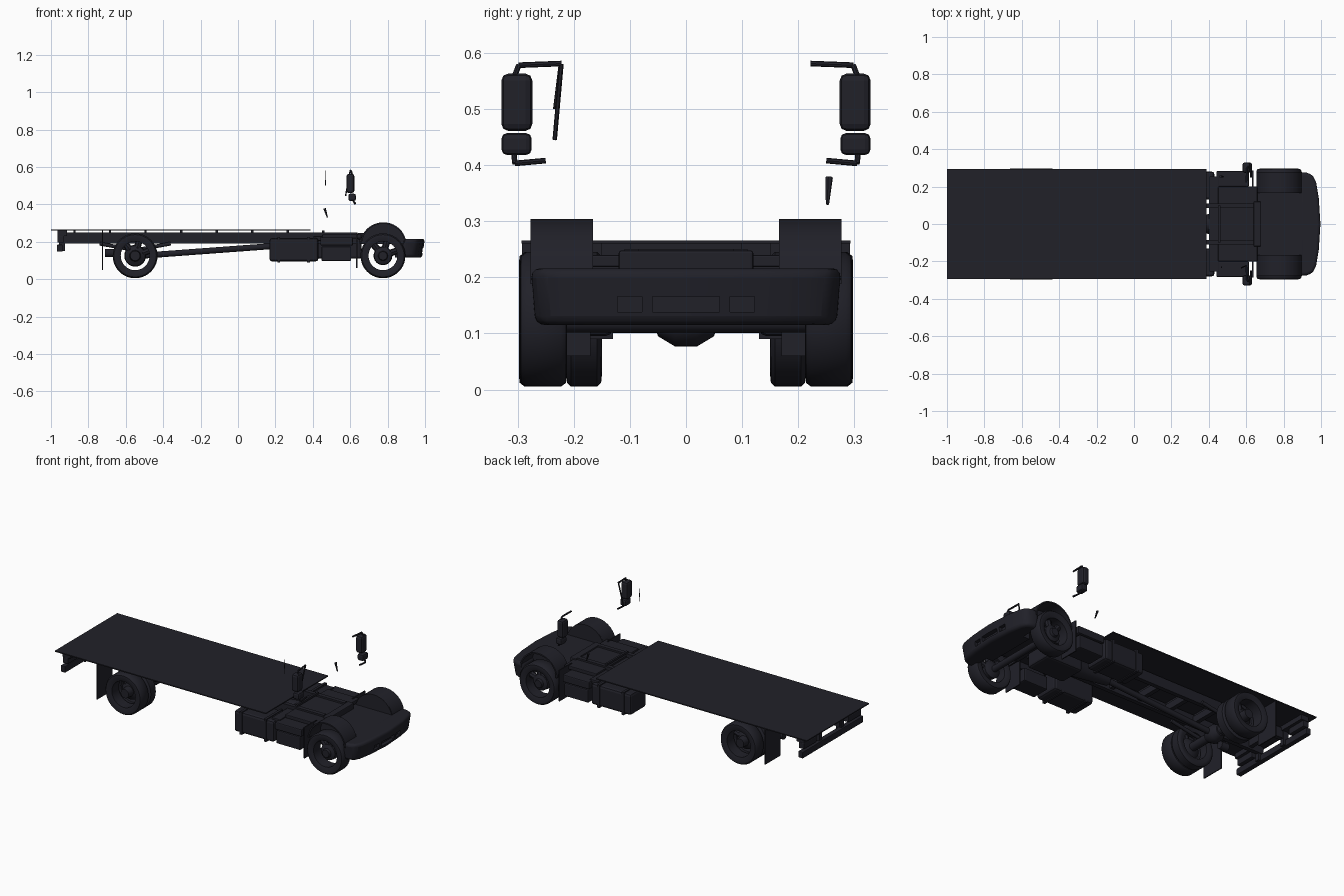
import bpy, bmesh, math
from mathutils import Vector, Matrix

cube = bpy.data.objects.get("Cube")
if cube:
    bpy.data.objects.remove(cube)

paint = bpy.data.materials.new("dark blue grey")
paint.use_nodes = True
COLOUR = (0.015, 0.015, 0.022, 1)
paint.diffuse_color = COLOUR
paint.node_tree.nodes["Principled BSDF"].inputs["Base Color"].default_value = COLOUR
SIDES = (("near", -1), ("far", 1))


def finish(name, bm, smooth=False, bevel=0, segments=2):
    bmesh.ops.recalc_face_normals(bm, faces=bm.faces)
    mesh = bpy.data.meshes.new(name)
    bm.to_mesh(mesh)
    bm.free()
    mesh.materials.append(paint)
    ob = bpy.data.objects.new(name, mesh)
    bpy.context.collection.objects.link(ob)
    if bevel:
        mod = ob.modifiers.new("rounded", "BEVEL")
        mod.width, mod.segments, mod.limit_method = bevel, segments, "ANGLE"
    if smooth:
        bpy.ops.object.select_all(action="DESELECT")
        ob.select_set(True)
        bpy.context.view_layer.objects.active = ob
        bpy.ops.object.shade_smooth_by_angle(angle=math.radians(40))
    return ob


def box(name, x, y, z, bevel=0):
    bm = bmesh.new()
    bmesh.ops.create_cube(bm, size=1)
    for v in bm.verts:
        v.co = [(r[0] + r[1]) / 2 + c * (r[1] - r[0]) for c, r in zip(v.co, (x, y, z))]
    return finish(name, bm, bevel=bevel)


def pair(name, x, y, z, bevel=0):
    for label, s in SIDES:
        box(f"{name}_{label}", x, sorted((s * y[0], s * y[1])), z, bevel)


def rod(name, a, b, r1, r2=None, sides=16):
    a, b = Vector(a), Vector(b)
    d = b - a
    bm = bmesh.new()
    turn = Matrix.Translation((a + b) / 2) @ d.to_track_quat("Z", "Y").to_matrix().to_4x4()
    bmesh.ops.create_cone(bm, cap_ends=True, segments=sides, radius1=r1,
                          radius2=r2 or r1, depth=d.length, matrix=turn)
    return finish(name, bm, smooth=True)


def lathe(name, centre, side, profile, closed=True):
    """Spin (radius, outward y) points about the y axis."""
    bm = bmesh.new()
    pts = [bm.verts.new((r, side * y, 0)) for r, y in profile]
    loop = zip(pts, pts[1:] + pts[:1]) if closed else zip(pts, pts[1:])
    edges = [bm.edges.new(e) for e in loop]
    bmesh.ops.spin(bm, geom=pts + edges, cent=(0, 0, 0), axis=(0, 1, 0),
                   angle=math.tau, steps=40, use_merge=False)
    bmesh.ops.remove_doubles(bm, verts=bm.verts, dist=0.0001)
    bmesh.ops.translate(bm, verts=bm.verts, vec=centre)
    return finish(name, bm, smooth=True)


def prism(name, outline, lo, hi, axis, **style):
    """Extrude a 2D outline along y or z."""
    bm = bmesh.new()
    place = (lambda a, b, c: (a, c, b)) if axis == "y" else (lambda a, b, c: (a, b, c))
    face = bm.faces.new([bm.verts.new(place(a, b, lo)) for a, b in outline])
    new = bmesh.ops.extrude_face_region(bm, geom=[face])["geom"]
    bmesh.ops.translate(bm, verts=[v for v in new if isinstance(v, bmesh.types.BMVert)],
                        vec=place(0, 0, hi - lo))
    return finish(name, bm, **style)


# Flat load deck and its rear edge
box("load_deck", (-1, 0.388), (-0.293, 0.293), (0.26, 0.266))
box("rear_light_beam", (-0.965, -0.915), (-0.27, 0.27), (0.232, 0.262))
box("rear_underrun_bar", (-0.968, -0.938), (-0.285, 0.285), (0.147, 0.185), 0.004)
pair("underrun_bracket", (-0.958, -0.925), (0.09, 0.115), (0.15, 0.25))
pair("rear_light_box", (-0.965, -0.93), (0.15, 0.27), (0.195, 0.232), 0.004)

# Ladder frame
pair("frame_rail", (-0.95, 0.64), (0.085, 0.11), (0.19, 0.25))
for i in range(8):
    x = -0.88 + i * 0.19
    box(f"frame_crossmember_{i}", (x, x + 0.025), (-0.09, 0.09), (0.2, 0.24))
    box(f"deck_bearer_{i}", (x, x + 0.012), (-0.1, 0.1), (0.249, 0.261))

# Wheels
def tyre_profile(y0, y1):
    w = y1 - y0
    return [(0.077, y0 + 0.1 * w), (0.1, y0), (0.113, y0 + 0.02 * w), (0.12, y0 + 0.13 * w),
            (0.12, y1 - 0.13 * w), (0.113, y1 - 0.02 * w), (0.1, y1), (0.077, y1 - 0.1 * w)]


for label, s in SIDES:
    front, rear = (0.775, 0, 0.125), (-0.55, 0, 0.125)
    lathe(f"front_tyre_{label}", front, s, tyre_profile(0.212, 0.296))
    lathe(f"rear_outer_tyre_{label}", rear, s, tyre_profile(0.217, 0.298))
    lathe(f"rear_inner_tyre_{label}", rear, s, tyre_profile(0.15, 0.213))
    lathe(f"front_hub_{label}", front, s,
          [(0, 0.284), (0.022, 0.284), (0.026, 0.27), (0.046, 0.262), (0.05, 0.23), (0, 0.2)], False)
    lathe(f"rear_hub_{label}", rear, s,
          [(0, 0.28), (0.026, 0.28), (0.03, 0.24), (0.054, 0.225), (0.058, 0.2), (0, 0.16)], False)
    # Spokes tie each hub to its rim
    for wheel, centre, y in (("front", front, 0.245), ("rear", rear, 0.215)):
        for k in range(3):
            a = math.radians(20 + 55 * k)
            d = Vector((math.cos(a), 0, math.sin(a)))
            c = Vector(centre) + Vector((0, s * y, 0))
            rod(f"{wheel}_spoke_{label}_{k}", c + d * 0.04, c + d * 0.085, 0.018, sides=8)

# Axles and drive line
rod("rear_axle", (-0.55, -0.22, 0.125), (-0.55, 0.22, 0.125), 0.024)
rod("front_axle", (0.775, -0.24, 0.12), (0.775, 0.24, 0.12), 0.018)
lathe("differential", (-0.55, 0, 0.125), 1,
      [(0, -0.06), (0.03, -0.05), (0.048, -0.02), (0.048, 0.02), (0.03, 0.05), (0, 0.06)], False)
rod("drive_shaft", (-0.52, 0, 0.125), (0.2, 0, 0.178), 0.016)
rod("gearbox", (0.18, 0, 0.178), (0.42, 0, 0.175), 0.03, 0.055)
box("engine_block", (0.42, 0.66), (-0.08, 0.08), (0.11, 0.22), 0.012)
for label, s in SIDES:
    rod(f"air_canister_{label}", (-0.71, s * 0.09, 0.14), (-0.66, s * 0.09, 0.14), 0.022)
    rod(f"leaf_spring_rear_{label}", (-0.74, s * 0.125, 0.19), (-0.55, s * 0.125, 0.155), 0.01)
    rod(f"leaf_spring_front_{label}", (-0.36, s * 0.125, 0.19), (-0.55, s * 0.125, 0.155), 0.01)

# Mud flaps and side equipment
pair("rear_mud_flap", (-0.727, -0.721), (0.15, 0.292), (0.05, 0.262))
pair("front_mud_flap", (0.632, 0.638), (0.17, 0.285), (0.06, 0.245))
pair("fuel_tank", (0.168, 0.43), (0.13, 0.28), (0.095, 0.22), 0.014)
pair("battery_box", (0.447, 0.605), (0.17, 0.28), (0.097, 0.175), 0.006)
pair("battery_lid", (0.44, 0.615), (0.2, 0.283), (0.18, 0.224), 0.006)
pair("tank_strap_front", (0.37, 0.385), (0.13, 0.285), (0.09, 0.225))
pair("tank_strap_rear", (0.21, 0.225), (0.13, 0.285), (0.09, 0.225))

# Cab floor
box("cab_floor", (0.45, 0.66), (-0.2, 0.2), (0.218, 0.24), 0.004)
box("cab_rear_mount", (0.4, 0.455), (-0.255, 0.255), (0.205, 0.23), 0.004)
box("front_floor", (0.65, 0.93), (-0.17, 0.17), (0.19, 0.215))
box("engine_hump", (0.64, 0.68), (-0.12, 0.12), (0.21, 0.248), 0.005)
box("front_under_tray", (0.84, 0.95), (-0.15, 0.15), (0.115, 0.2))

# Front wheel arches: a curved shell closed on its inner face
def arc(radius, lift=0):
    return [(0.777 + radius * math.cos(math.pi * k / 20),
             0.188 + lift + radius * 0.95 * math.sin(math.pi * k / 20)) for k in range(21)]


for label, s in SIDES:
    prism(f"arch_shell_{label}", arc(0.122) + arc(0.114)[::-1], s * 0.17, s * 0.277, "y", smooth=True)
    prism(f"arch_inner_wall_{label}", arc(0.121, 0.001), s * 0.166, s * 0.174, "y", smooth=True)

# Front bumper, bowed in plan with recessed openings
half = [(0.885, 0.277), (0.925, 0.276), (0.958, 0.262), (0.976, 0.225), (0.99, 0.14), (0.999, 0.0)]
outline = half + [(x, -y) for x, y in half[-2::-1]]
bumper = prism("front_bumper", outline, 0.115, 0.216, "z", bevel=0.016, segments=3, smooth=True)
for v in bumper.data.vertices:
    if v.co.z < 0.15:
        v.co.x -= 0.014
        v.co.y *= 0.97
openings = {"intake": (-0.06, 0.06), "lamp_near": (-0.122, -0.078), "lamp_far": (0.078, 0.122)}
for part, y in openings.items():
    cutter = box(f"{part}_cutter", (0.965, 1.05), y, (0.138, 0.166))
    cutter.hide_render = True
    cutter.hide_viewport = True
    cutter.display_type = "WIRE"
    cut = bumper.modifiers.new(part, "BOOLEAN")
    cut.operation, cut.object, cut.solver = "DIFFERENCE", cutter, "EXACT"

# Wing mirrors on bent arms
for label, s in SIDES:
    pts = [(0.6, 0.222, 0.581), (0.605, 0.298, 0.578), (0.61, 0.305, 0.56)]
    low = [(0.625, 0.25, 0.408), (0.625, 0.305, 0.403), (0.615, 0.307, 0.425)]
    for arm, path in (("upper", pts), ("lower", low)):
        for k, (a, b) in enumerate(zip(path, path[1:])):
            rod(f"mirror_{arm}_arm_{label}_{k}", (a[0], s * a[1], a[2]),
                (b[0], s * b[1], b[2]), 0.005, sides=8)
pair("mirror_main", (0.58, 0.622), (0.274, 0.329), (0.461, 0.563), 0.012)
pair("mirror_wide", (0.59, 0.63), (0.275, 0.329), (0.418, 0.457), 0.01)

# Slim door trim pieces
rod("door_trim_near_front", (0.6, -0.222, 0.58), (0.575, -0.234, 0.445), 0.004, sides=6)
rod("door_trim_near_rear", (0.466, -0.225, 0.58), (0.468, -0.235, 0.5), 0.002, sides=6)
rod("door_handle_far", (0.463, 0.255, 0.378), (0.478, 0.252, 0.33), 0.007, 0.003, sides=6)
